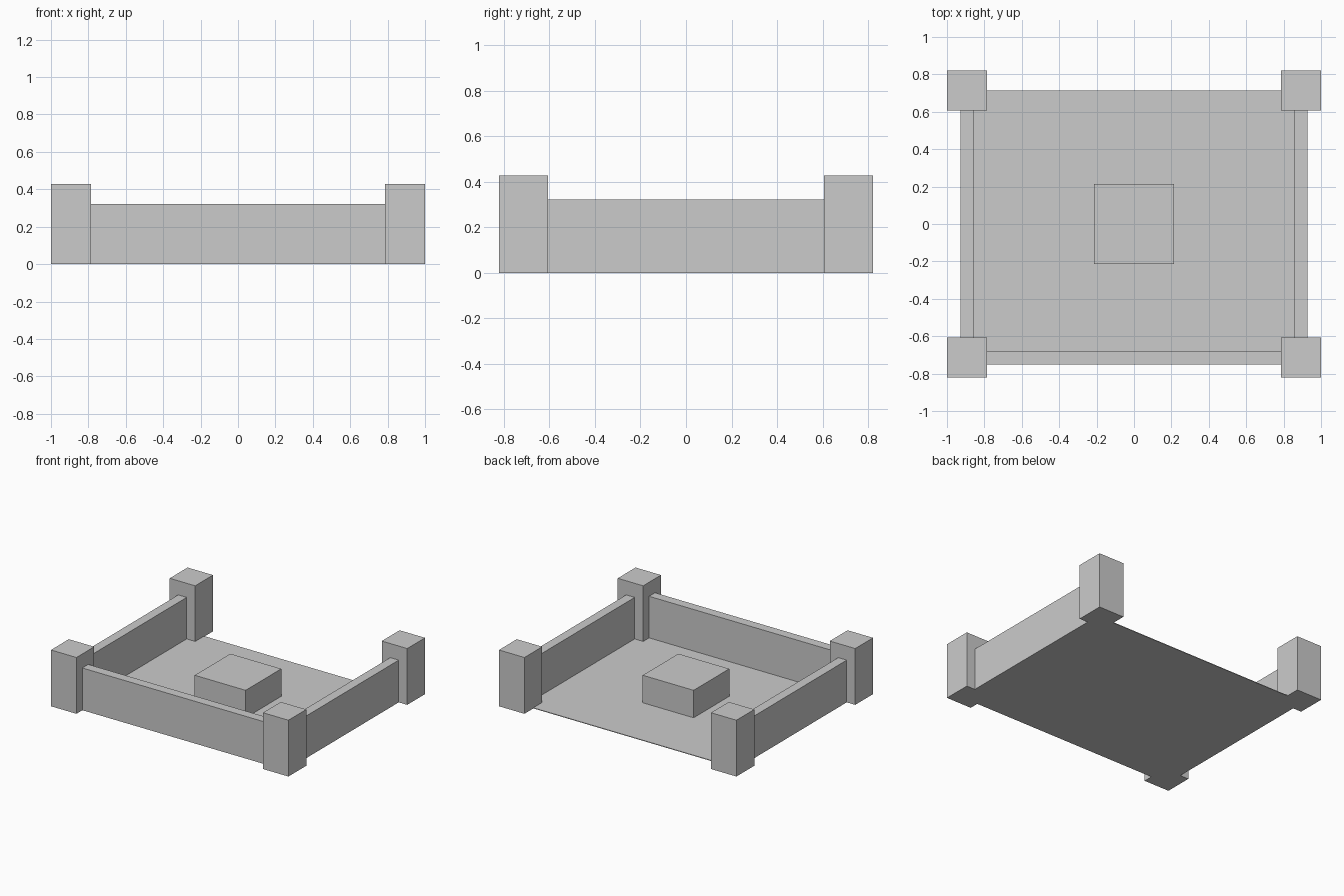
import bpy

if "Cube" in bpy.data.objects:
    bpy.data.objects.remove(bpy.data.objects["Cube"])

U = 1 / 14  # module: the model is 28 modules wide


def box(name, x, y, sx, sy, h):
    """Box standing on z = 0, given in modules."""
    bpy.ops.mesh.primitive_cube_add(size=1, location=(x * U, y * U, h * U / 2))
    ob = bpy.context.object
    ob.name = name
    ob.scale = (sx * U, sy * U, h * U)
    bpy.ops.object.transform_apply(location=False, rotation=False, scale=True)
    return ob


# Thin courtyard floor
box("courtyard_floor", 0, 0, 25, 20, 0.07)

# Four corner towers
for sx, side in ((-1, "left"), (1, "right")):
    for sy, end in ((-1, "front"), (1, "back")):
        box(f"tower_{end}_{side}", sx * 12.5, sy * 10, 3, 3, 6)
    # Side walls between the towers
    box(f"wall_{side}", sx * 12.5, 0, 1, 17, 4.5)

# Front wall; the back stays open
box("wall_front", 0, -10, 22, 1, 4.5)

# Central block
box("central_block", 0, 0, 6, 6, 3)
